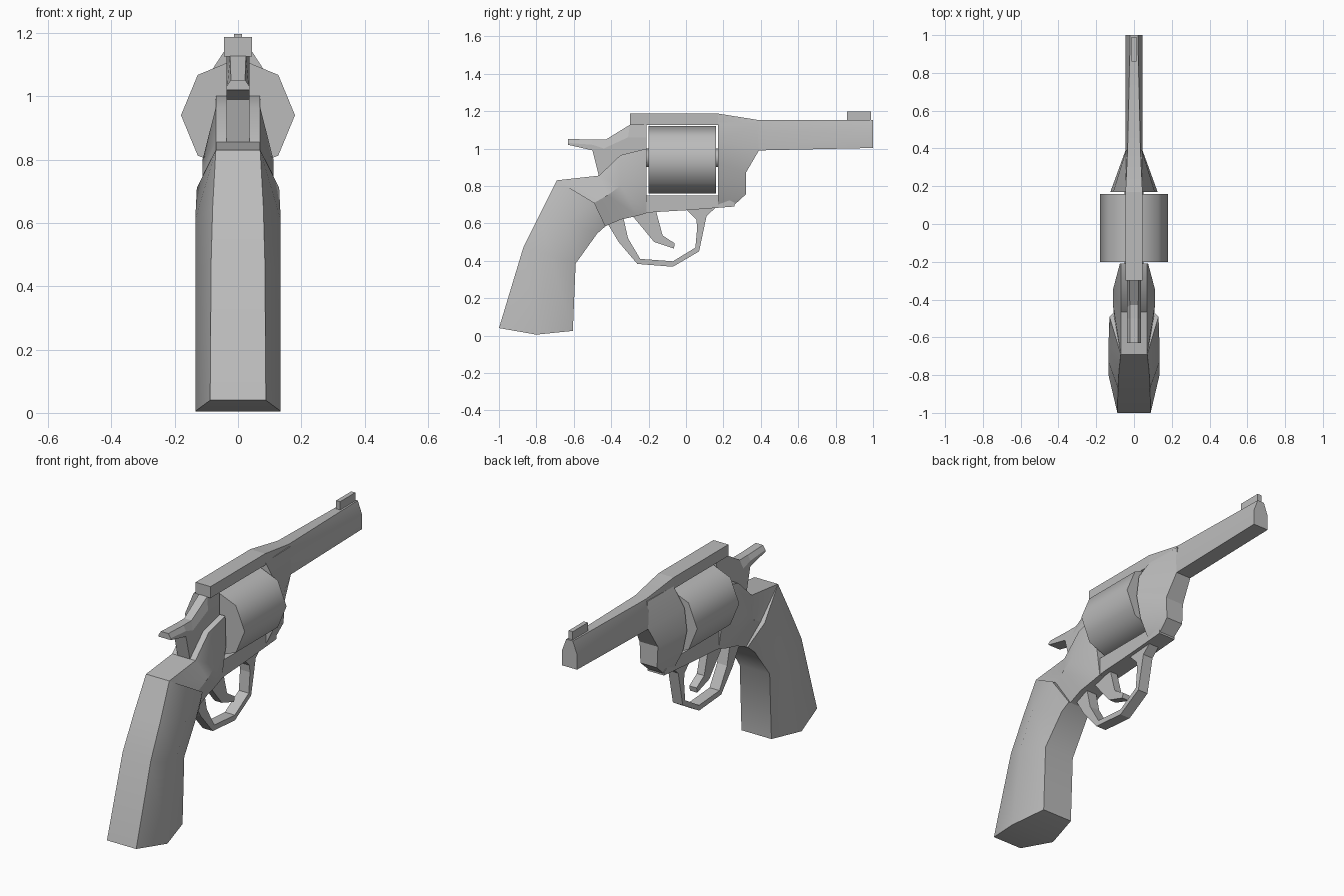
import bpy, bmesh, math
from mathutils import Matrix

if "Cube" in bpy.data.objects:
    bpy.data.objects.remove(bpy.data.objects["Cube"])

steel = bpy.data.materials.new("grey steel")
steel.diffuse_color = (0.5, 0.5, 0.5, 1)
steel.use_nodes = True
steel.node_tree.nodes["Principled BSDF"].inputs["Base Color"].default_value = steel.diffuse_color


def finish(name, bm, angle=None):
    bmesh.ops.recalc_face_normals(bm, faces=bm.faces)
    me = bpy.data.meshes.new(name)
    bm.to_mesh(me)
    bm.free()
    me.materials.append(steel)
    ob = bpy.data.objects.new(name, me)
    bpy.context.collection.objects.link(ob)
    if angle:
        bpy.ops.object.select_all(action='DESELECT')
        bpy.context.view_layer.objects.active = ob
        ob.select_set(True)
        bpy.ops.object.shade_smooth_by_angle(angle=math.radians(angle))
    return ob


def shell(name, grid, angle=None):
    """Side skin of (y, z, half width) rows, mirrored in x and closed round its rim."""
    bm = bmesh.new()
    r, c = len(grid), len(grid[0])
    L, R = [[[bm.verts.new((s * w, y, z)) for y, z, w in row] for row in grid]
            for s in (-1, 1)]
    for S in (L, R):
        for i in range(r - 1):
            for j in range(c - 1):
                bm.faces.new((S[i][j], S[i + 1][j], S[i + 1][j + 1], S[i][j + 1]))
    rim = ([(0, j) for j in range(c)] + [(i, c - 1) for i in range(1, r)]
           + [(r - 1, j) for j in range(c - 2, -1, -1)]
           + [(i, 0) for i in range(r - 2, 0, -1)])
    for (a, b), (d, e) in zip(rim, rim[1:] + rim[:1]):
        bm.faces.new((L[a][b], L[d][e], R[d][e], R[a][b]))
    return finish(name, bm, angle)


def plate(name, profile, half):
    """Side profile in (y, z) extruded across x."""
    bm = bmesh.new()
    face = bm.faces.new([bm.verts.new((-half, y, z)) for y, z in profile])
    out = bmesh.ops.extrude_face_region(bm, geom=[face])
    bmesh.ops.translate(bm, vec=(2 * half, 0, 0),
                        verts=[v for v in out['geom'] if isinstance(v, bmesh.types.BMVert)])
    return finish(name, bm)


def drum(name, radius, y0, y1, z, sides, angle):
    bm = bmesh.new()
    turn = Matrix.Translation((0, (y0 + y1) / 2, z)) @ Matrix.Rotation(math.pi / 2, 4, 'X')
    bmesh.ops.create_cone(bm, cap_ends=True, segments=sides, radius1=radius,
                          radius2=radius, depth=y1 - y0, matrix=turn)
    return finish(name, bm, angle)


# Grip, rows from top to butt, each back / side / front
shell("grip", [
    [(-.69, .83, .07), (-.49, .71, .13), (-.43, .585, .07)],
    [(-.78, .65, .08), (-.64, .61, .135), (-.475, .545, .08)],
    [(-.87, .47, .085), (-.73, .43, .135), (-.59, .385, .09)],
    [(-1, .04, .088), (-.8, .005, .135), (-.605, .025, .09)]], 50)

# Rear frame behind the cylinder, columns top / middle / bottom
shell("rear_frame", [
    [(-.69, .83, .07), (-.49, .71, .105), (-.43, .585, .06)],
    [(-.465, .855, .07), (-.42, .75, .112), (-.35, .62, .06)],
    [(-.35, .965, .07), (-.35, .8, .112), (-.26, .64, .055)],
    [(-.21, 1.0, .07), (-.21, .84, .075), (-.21, .655, .05)]], 30)

# Lower bar, front yoke, top strap and barrel
plate("lower_bar", [(-.215, .75), (-.215, .655), (-.17, .66), (0, .67), (.26, .69),
                    (.26, .71), (.18, .75)], .05)
shell("front_yoke", [
    [(.17, .70, .05), (.17, .80, .1), (.17, .92, .125), (.17, 1.04, .11), (.17, 1.14, .045)],
    [(.26, .70, .045), (.32, .755, .05), (.32, .87, .055), (.39, .99, .045),
     (.39, 1.14, .042)]], 30)
plate("top_strap", [(-.3, 1.125), (.17, 1.125), (.17, 1.187), (-.3, 1.187)], .045)
shell("barrel", [
    [(.17, 1.125, .045), (.17, 1.15, .045), (.17, 1.187, .045)],
    [(.39, .99, .045), (.39, 1.09, .045), (.39, 1.152, .034)],
    [(1, 1.003, .045), (1, 1.085, .045), (1, 1.152, .02)]], 30)
plate("front_sight", [(.86, 1.15), (.99, 1.15), (.99, 1.197), (.86, 1.197)], .012)

# Cylinder and its axle
drum("cylinder", .18, -.2, .16, .94, 8, 50)
drum("axle", .05, -.215, .18, .95, 8, 50)

# Hammer with housing, narrowed toward the top, columns bottom / shoulder / top
shell("hammer", [
    [(-.63, 1.02, .037), (-.63, 1.03, .037), (-.63, 1.052, .022)],
    [(-.5, .99, .037), (-.5, 1.02, .037), (-.5, 1.047, .022)],
    [(-.465, .85, .037), (-.44, 1.0, .037), (-.43, 1.047, .022)],
    [(-.35, .9, .037), (-.31, 1.06, .037), (-.3, 1.127, .025)],
    [(-.21, .9, .037), (-.21, 1.06, .037), (-.21, 1.135, .037)]])

# Trigger and guard
plate("trigger", [(-.29, .645), (-.17, .5), (-.065, .465), (-.06, .493), (-.125, .535),
                  (-.16, .665)], .022)
plate("trigger_guard", [
    (-.42, .6), (-.36, .5), (-.26, .383), (-.07, .368), (.07, .45), (.11, .64), (.16, .685),
    (0, .675), (.055, .62), (.06, .58), (.05, .47), (-.07, .397), (-.245, .41), (-.31, .52),
    (-.335, .63)], .03)
